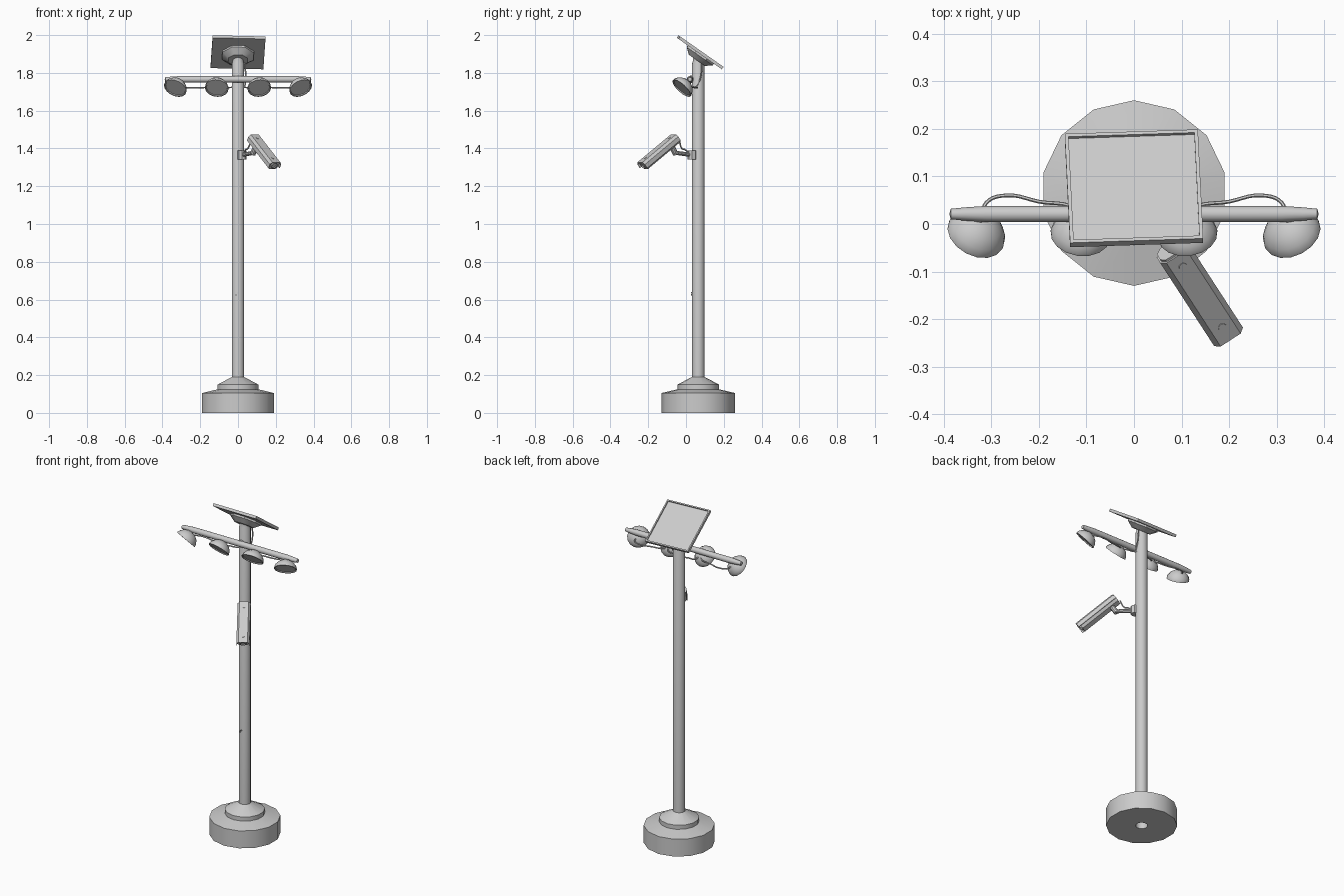
import bpy, bmesh, math
from mathutils import Vector, Matrix

if "Cube" in bpy.data.objects:
    bpy.data.objects.remove(bpy.data.objects["Cube"])

PY = 0.065  # pole axis y


def finish(name, bm, mat=Matrix()):
    bmesh.ops.remove_doubles(bm, verts=bm.verts, dist=1e-5)
    bmesh.ops.recalc_face_normals(bm, faces=bm.faces)
    bm.transform(mat)
    me = bpy.data.meshes.new(name)
    bm.to_mesh(me)
    bm.free()
    ob = bpy.data.objects.new(name, me)
    bpy.context.collection.objects.link(ob)
    return ob


def lathe(name, profile, n, mat=Matrix(), phase=math.pi / 2):
    """Revolve (radius, z) points around local z."""
    bm = bmesh.new()
    rings = []
    for r, z in profile:
        if r == 0:
            rings.append([bm.verts.new((0, 0, z))] * n)
        else:
            rings.append([bm.verts.new((r * math.cos(phase + math.tau * i / n),
                                        r * math.sin(phase + math.tau * i / n), z)) for i in range(n)])
    for a, b in zip(rings, rings[1:]):
        for i in range(n):
            j = (i + 1) % n
            bm.faces.new(list(dict.fromkeys((a[i], a[j], b[j], b[i]))))
    return finish(name, bm, mat)


def prism(name, section, y0, y1, mat):
    """Extrude an (x, z) section along local y."""
    bm = bmesh.new()
    a = [bm.verts.new((x, y0, z)) for x, z in section]
    b = [bm.verts.new((x, y1, z)) for x, z in section]
    n = len(a)
    bm.faces.new(a)
    bm.faces.new(b)
    for i in range(n):
        bm.faces.new((a[i], a[(i + 1) % n], b[(i + 1) % n], b[i]))
    return finish(name, bm, mat)


def aim(loc, direction):
    return Matrix.Translation(loc) @ Vector(direction).to_track_quat('Z', 'Y').to_matrix().to_4x4()


def rod(name, a, b, r, n=10):
    d = Vector(b) - Vector(a)
    return lathe(name, [(0, 0), (r, 0), (r, d.length), (0, d.length)], n, aim(a, d))


def cable(name, pts, r=0.004):
    cu = bpy.data.curves.new(name, 'CURVE')
    cu.dimensions = '3D'
    cu.bevel_depth, cu.bevel_resolution, cu.resolution_u = r, 1, 5
    cu.use_fill_caps = True
    sp = cu.splines.new('BEZIER')
    sp.bezier_points.add(len(pts) - 1)
    for p, c in zip(sp.bezier_points, pts):
        p.co = c
        p.handle_left_type = p.handle_right_type = 'AUTO'
    ob = bpy.data.objects.new(name, cu)
    bpy.context.collection.objects.link(ob)


# Base and pole
axis = Matrix.Translation((0, PY, 0))
lathe("base", [(.033, 0), (.195, 0), (.195, .105), (.11, .125), (.11, .15), (.034, .19)], 14, axis)
lathe("pole", [(.033, 0), (.033, 1.85), (.029, 1.86), (.029, 1.89), (0, 1.89)], 14, axis)
for i, z in enumerate((.625, .635)):
    rod(f"pole_screw_{i}", (-.009 + .008 * i, .035, z), (-.009 + .008 * i, .026, z), .004, 6)

# Solar panel: tray with recessed face, on an octagonal mount
panel_mat = (Matrix.Translation((0, .075, 1.909)) @ Matrix.Rotation(math.radians(-35), 4, 'X')
             @ Matrix.Rotation(math.radians(2.3), 4, 'Z'))
bm = bmesh.new()
bmesh.ops.create_cube(bm, size=1, matrix=Matrix.Diagonal((.28, .28, .016, 1)))
bm.faces.ensure_lookup_table()
top = max(bm.faces, key=lambda f: f.calc_center_median().z)
bmesh.ops.inset_region(bm, faces=[top], thickness=.011)
low = bmesh.ops.extrude_face_region(bm, geom=[top])
bmesh.ops.translate(bm, vec=(0, 0, -.007), verts=[v for v in low['geom'] if isinstance(v, bmesh.types.BMVert)])
bmesh.ops.delete(bm, geom=[top], context='FACES_ONLY') if top.is_valid else None
finish("solar_panel", bm, panel_mat)
lathe("panel_mount", [(0, -.045), (.055, -.045), (.09, -.018), (.09, -.007), (0, -.007)], 8,
      panel_mat @ Matrix.Translation((0, .01, 0)), math.pi / 8)

# Crossbar with pinched ends
half = [(.017, .31), (.014, .355), (.011, .385), (0, .388)]
lathe("crossbar", [(r, -x) for r, x in reversed(half)] + half, 12, aim((0, .021, 1.766), (1, 0, 0)))
rod("crossbar_clamp", (0, .021, 1.766), (0, PY, 1.766), .02)

# Four lamps turned outwards, with brackets and cables
dome = [(0, -.046), (.024, -.042), (.045, -.029), (.058, -.012), (.063, .002),
        (.063, .008), (.057, .008), (.055, .003), (0, .003)]
for side, s in (("left", -1), ("right", 1)):
    for kind, x, yaw in (("outer", .33, 28), ("inner", .112, 8)):
        a = math.radians(yaw)
        d = Vector((s * math.sin(a) * .72, -math.cos(a) * .72, -.69))
        c = Vector((s * x, -.018, 1.724))
        lathe(f"{side}_{kind}_lamp", dome, 16, aim(c, d))
        rod(f"{side}_{kind}_bracket", c - d * .03, (s * x, .02, 1.766), .012, 8)
    cable(f"{side}_outer_cable", [(s * .32, .01, 1.735), (s * .31, .045, 1.725), (s * .27, .06, 1.722),
                                  (s * .2, .047, 1.722), (s * .12, .03, 1.728), (s * .11, .01, 1.735)])
    cable(f"{side}_inner_cable", [(s * .11, .01, 1.735), (s * .085, .045, 1.722),
                                  (s * .05, .05, 1.722), (s * .02, PY, 1.725)])
cable("panel_cable", [(.036, .05, 1.722), (.038, .068, 1.75), (.04, .082, 1.80), (.035, .082, 1.87)])

# Security camera: local -y is the viewing direction
cam = (Matrix.Translation((.137, -.142, 1.38)) @ Matrix.Rotation(math.radians(33), 4, 'Z')
       @ Matrix.Rotation(math.radians(35), 4, 'X'))
hood = [(-.036, -.012), (-.036, .012), (-.025, .026), (.025, .026), (.036, .012), (.036, -.012),
        (.032, -.012), (.032, .010), (.023, .022), (-.023, .022), (-.032, .010), (-.032, -.012)]
body = [(-.032, -.012), (-.032, .010), (-.023, .022), (.023, .022), (.032, .010), (.032, -.012),
        (.02, -.025), (-.02, -.025)]
prism("camera_hood", hood, -.13, .125, cam)
prism("camera_body", body, -.118, .13, cam)
lathe("camera_lens", [(0, .002), (.014, .002), (.014, .008), (.018, .008), (.018, 0)], 12,
      cam @ Matrix.Translation((0, -.118, 0)) @ Matrix.Rotation(math.pi / 2, 4, 'X'))
for name, y in (("front", -.09), ("rear", .095)):
    lathe(f"hood_{name}_screw", [(.009, 0), (.009, .003), (0, .003)], 8, cam @ Matrix.Translation((0, y, .025)))

# Camera wall block, arm and cable
rod("camera_mount_block", (.021, .033, 1.342), (.021, .033, 1.39), .024, 8)
rod("camera_arm", (.025, .025, 1.366), (.088, -.062, 1.378), .011)
rod("camera_arm_joint", (.078, -.055, 1.37), (.092, -.072, 1.405), .015)
cable("camera_cable", [(.03, .015, 1.375), (.042, -.008, 1.395), (.05, -.02, 1.398), (.07, -.035, 1.44)])

# Turn cables into meshes and smooth the shallow edges
bpy.ops.object.select_all(action='SELECT')
bpy.context.view_layer.objects.active = bpy.data.objects["base"]
bpy.ops.object.convert(target='MESH')
bpy.ops.object.select_all(action='SELECT')
bpy.ops.object.shade_smooth_by_angle(angle=math.radians(30))
